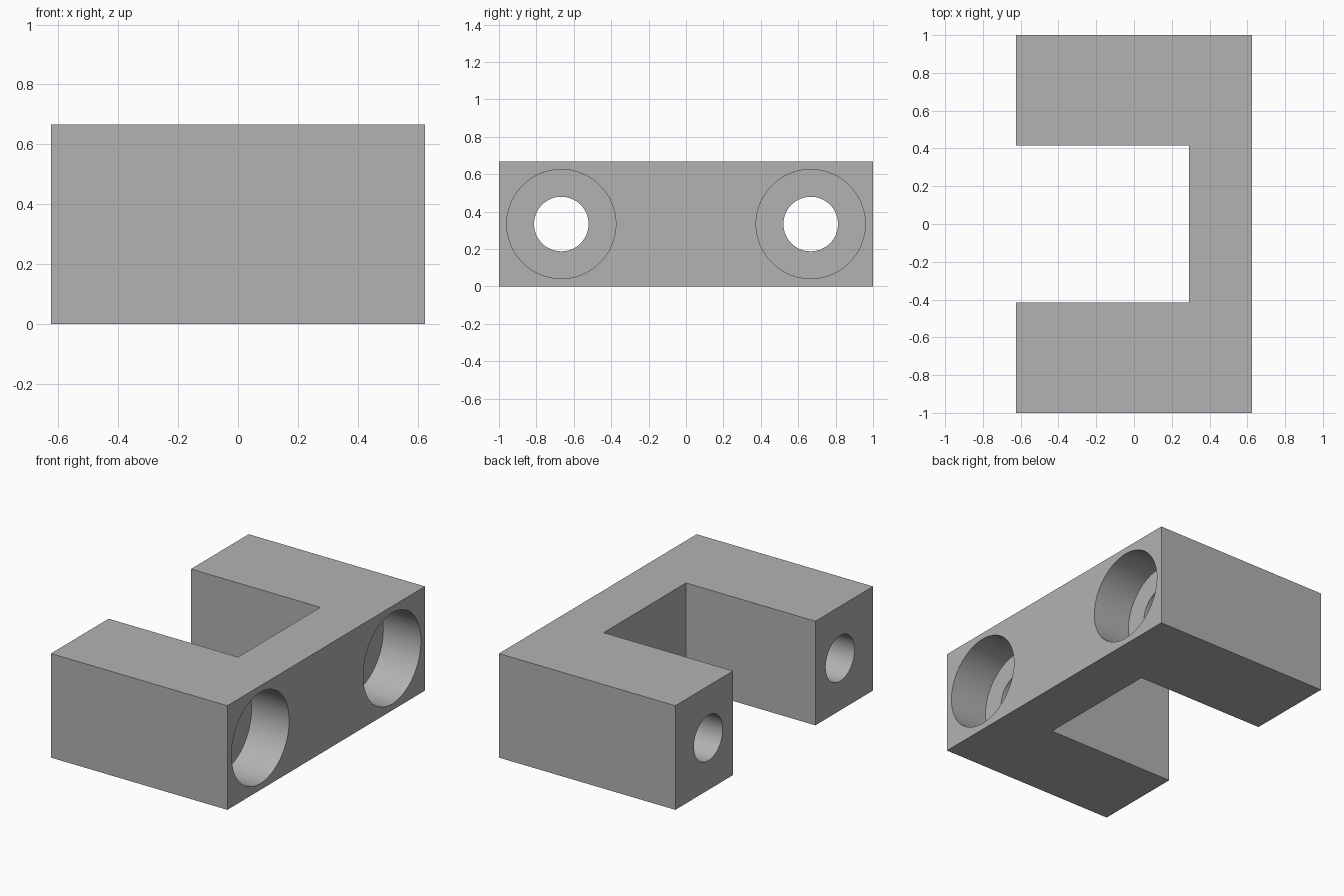
import bpy
import math
from mathutils import Matrix

cube = bpy.data.objects.get("Cube")
if cube:
    bpy.data.objects.remove(cube, do_unlink=True)

U = 1 / 24               # design unit
HEIGHT = 16 * U
HOLE_Y = 16 * U          # hole offset from the middle
FACE_X = 15 * U          # outer face of the spine
BORE_DEPTH = 6.4 * U

grey = bpy.data.materials.new("plain grey")
grey.use_nodes = True
colour = (0.448, 0.448, 0.448, 1)
grey.diffuse_color = colour
grey.node_tree.nodes["Principled BSDF"].inputs["Base Color"].default_value = colour

# U-shaped block: outline extruded upwards
half = [(-15, -24), (15, -24)]
inner = [(-15, 10), (7, 10), (7, -10), (-15, -10)]
outline = half + [(x, -y) for x, y in reversed(half)] + inner
n = len(outline)
verts = [(x * U, y * U, z) for z in (0, HEIGHT) for x, y in outline]
faces = [tuple(reversed(range(n))), tuple(range(n, 2 * n))]
faces += [(i, (i + 1) % n, n + (i + 1) % n, n + i) for i in range(n)]
mesh = bpy.data.meshes.new("bracket_block")
mesh.from_pydata(verts, [], faces)
mesh.materials.append(grey)
block = bpy.data.objects.new("bracket_block", mesh)
bpy.context.collection.objects.link(block)


def cut_hole(name, radius, x0, x1, y):
    """Subtract a round hole running along x."""
    bpy.ops.mesh.primitive_cylinder_add(
        vertices=96, radius=radius, depth=x1 - x0,
        location=((x0 + x1) / 2, y, HEIGHT / 2), rotation=(0, math.pi / 2, 0))
    cutter = bpy.context.object
    cutter.name = name
    cutter.data.materials.append(grey)
    mod = block.modifiers.new(name, 'BOOLEAN')
    mod.operation = 'DIFFERENCE'
    mod.solver = 'EXACT'
    mod.object = cutter
    bpy.context.view_layer.objects.active = block
    bpy.ops.object.modifier_apply(modifier=name)
    bpy.data.objects.remove(cutter, do_unlink=True)


# Through hole and wide counterbore in each arm
for side, y in (("front", -HOLE_Y), ("back", HOLE_Y)):
    cut_hole(side + "_counterbore", 7 * U, FACE_X - BORE_DEPTH, FACE_X + 0.1, y)
    cut_hole(side + "_through_hole", 3.5 * U, -FACE_X - 0.1, FACE_X + 0.1, y)

# Smooth bores, sharp edges
bpy.ops.object.select_all(action='DESELECT')
block.select_set(True)
bpy.context.view_layer.objects.active = block
bpy.ops.object.shade_smooth_by_angle(angle=math.radians(30))
